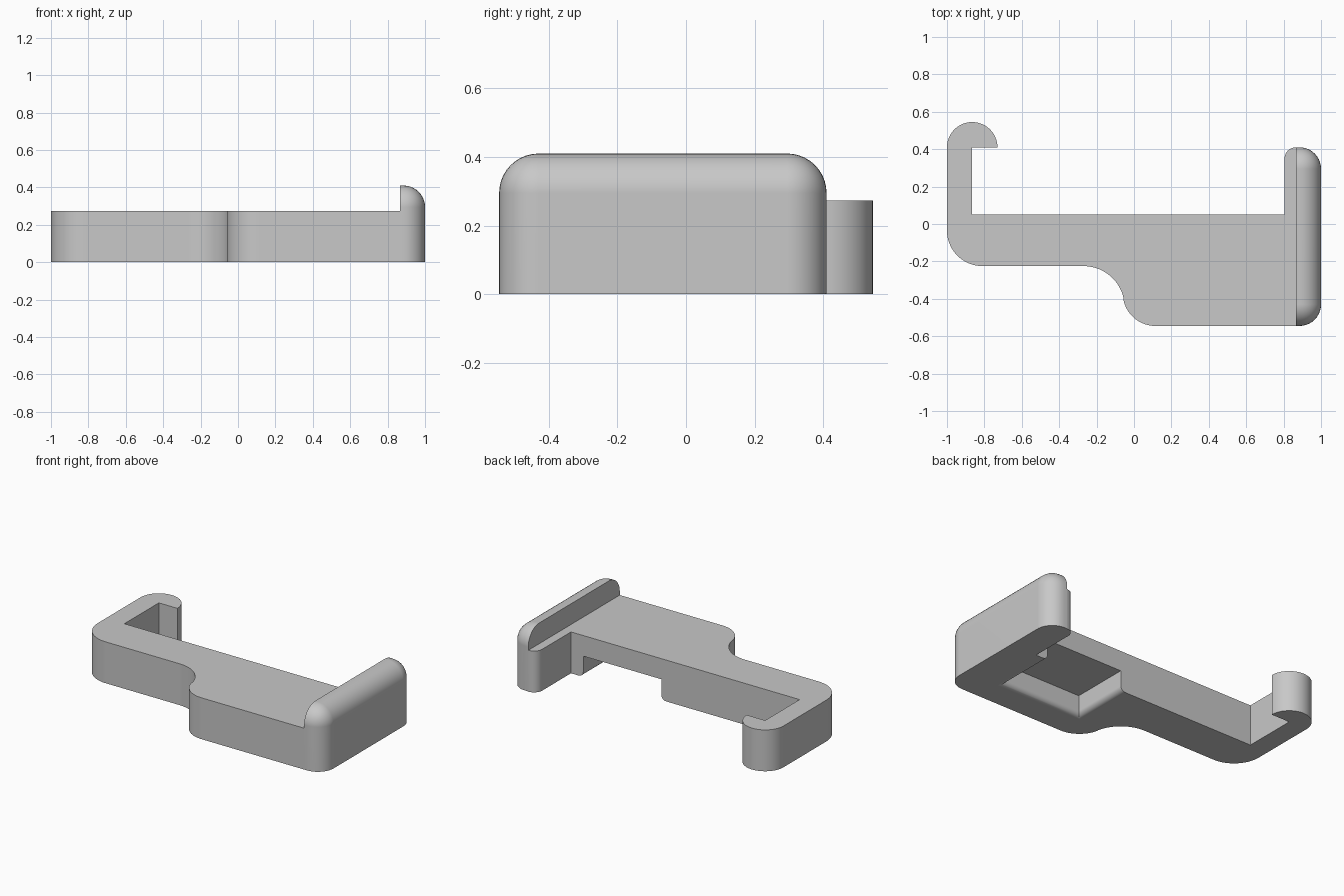
import bpy, bmesh, math

if "Cube" in bpy.data.objects:
    bpy.data.objects.remove(bpy.data.objects["Cube"])

grey = bpy.data.materials.new("plain grey")
grey.diffuse_color = (0.58, 0.58, 0.58, 1)
grey.use_nodes = True
grey.node_tree.nodes["Principled BSDF"].inputs["Base Color"].default_value = grey.diffuse_color


def arc(cx, cy, r, a0, a1, n=14):
    return [(cx + r * math.cos(math.radians(a0 + (a1 - a0) * i / n)),
             cy + r * math.sin(math.radians(a0 + (a1 - a0) * i / n))) for i in range(n + 1)]


def prism(bm, pts, z0, z1):
    face = bm.faces.new([bm.verts.new((x, y, z0)) for x, y in pts])
    ext = bmesh.ops.extrude_face_region(bm, geom=[face])
    for v in ext["geom"]:
        if isinstance(v, bmesh.types.BMVert):
            v.co.z = z1
    bmesh.ops.recalc_face_normals(bm, faces=bm.faces)


def round_edges(bm, test, r, seg):
    edges = [e for e in bm.edges if test(e.verts[0].co, e.verts[1].co)]
    bmesh.ops.bevel(bm, geom=edges, offset=r, offset_type='OFFSET', segments=seg,
                    profile=0.5, affect='EDGES', clamp_overlap=True)


def make_object(name, bm):
    me = bpy.data.meshes.new(name)
    bm.to_mesh(me)
    bm.free()
    ob = bpy.data.objects.new(name, me)
    bpy.context.collection.objects.link(ob)
    me.materials.append(grey)
    return ob


def finish(ob):
    bpy.ops.object.select_all(action='DESELECT')
    ob.select_set(True)
    bpy.context.view_layer.objects.active = ob
    bpy.ops.object.shade_smooth_by_angle(angle=math.radians(30))
    ob.modifiers.new("weighted", 'WEIGHTED_NORMAL').keep_sharp = True


def back_bottom(a, b):
    return max(a.z, b.z) < 1e-4 and min(a.y, b.y) > 0.408


# Plate with hook, S-shaped front edge and back arm
outline = (arc(-0.81, -0.035, 0.19, 180, 270)
           + arc(-0.27, -0.445, 0.22, 90, 12)
           + arc(0.115, -0.37, 0.175, 192, 270)
           + [(0.865, -0.545)]
           + arc(0.865, 0.35, 0.06, 90, 180, 8)
           + [(0.805, 0.05), (-0.865, 0.05), (-0.865, 0.41)]
           + arc(-0.865, 0.41, 0.135, 0, 180, 28))
bm = bmesh.new()
prism(bm, outline, 0, 0.273)
plate = make_object("hooked_plate", bm)

# Underside pocket, open at the back
bm = bmesh.new()
prism(bm, [(0.145, -0.34), (0.715, -0.34), (0.715, 0.2), (0.145, 0.2)], -0.1, 0.137)
cutter = make_object("pocket_cutter", bm)
cutter.hide_render = True
cut = plate.modifiers.new("pocket", 'BOOLEAN')
cut.operation, cut.solver, cut.object = 'DIFFERENCE', 'EXACT', cutter
bpy.context.view_layer.objects.active = plate
bpy.ops.object.modifier_apply(modifier="pocket")
bpy.data.objects.remove(cutter)

# Rounded lip of the pocket
bm = bmesh.new()
bm.from_mesh(plate.data)
round_edges(bm, lambda a, b: all(abs(c.z) < 1e-4 and 0.14 < c.x < 0.72 and -0.345 < c.y < 0.052
                                 for c in (a, b)), 0.035, 5)
bm.to_mesh(plate.data)
bm.free()
finish(plate)

# Raised end rail, rounded on its outer side, top and ends
bm = bmesh.new()
prism(bm, [(0.865, -0.545), (1, -0.545), (1, 0.41), (0.865, 0.41)], 0, 0.41)


def outer_edge(a, b):
    on_side = a.x > 0.99 and b.x > 0.99 and max(a.z, b.z) > 0.4
    top_end = abs(a.y - b.y) < 1e-4 and min(a.z, b.z) > 0.4
    return on_side or top_end


round_edges(bm, outer_edge, 0.115, 10)
round_edges(bm, back_bottom, 0.015, 3)
finish(make_object("end_rail", bm))
